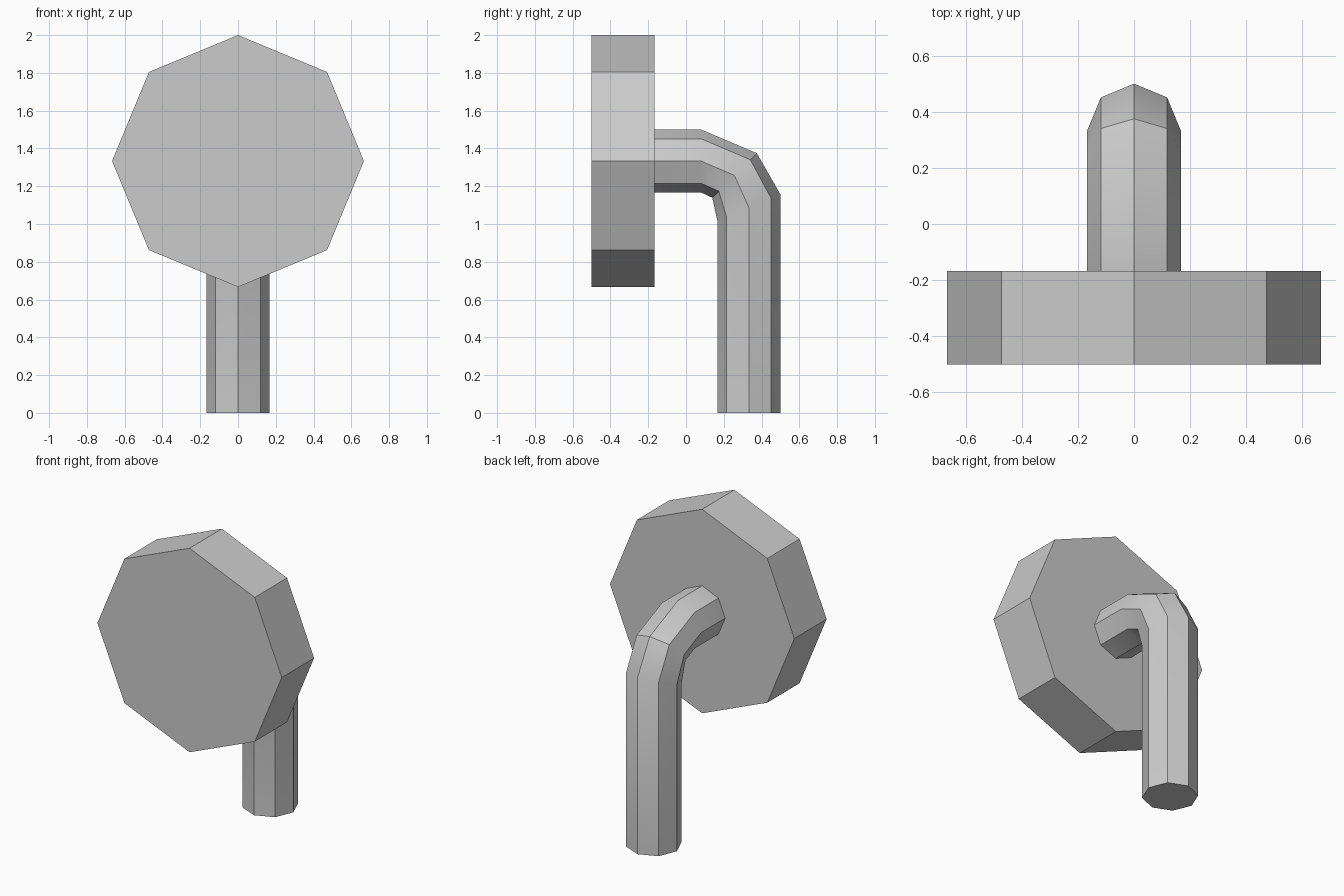
import bpy
import bmesh
from math import cos, sin, pi, radians
from mathutils import Vector

cube = bpy.data.objects.get("Cube")
if cube:
    bpy.data.objects.remove(cube, do_unlink=True)

grey = bpy.data.materials.new("light_grey")
grey.use_nodes = True
grey.diffuse_color = (0.6, 0.6, 0.6, 1)
grey.node_tree.nodes["Principled BSDF"].inputs["Base Color"].default_value = grey.diffuse_color

SIDES = 8


def tube(name, rings, cap_start=True, smooth_angle=None):
    """Skin octagonal rings given as (centre yz, up-offset yz, half width)."""
    bm = bmesh.new()
    loops = []
    for (cy, cz), (uy, uz), r in rings:
        centre, up = Vector((0, cy, cz)), Vector((0, uy, uz))
        side = Vector((r, 0, 0))
        loops.append([bm.verts.new(centre + up * cos(a) + side * sin(a))
                      for a in (2 * pi * i / SIDES for i in range(SIDES))])
    for a, b in zip(loops, loops[1:]):
        for i in range(SIDES):
            j = (i + 1) % SIDES
            bm.faces.new((a[i], a[j], b[j], b[i]))
    if cap_start:
        bm.faces.new(loops[0])
    bm.faces.new(loops[-1])
    bmesh.ops.recalc_face_normals(bm, faces=bm.faces)
    mesh = bpy.data.meshes.new(name)
    bm.to_mesh(mesh)
    bm.free()
    mesh.materials.append(grey)
    obj = bpy.data.objects.new(name, mesh)
    bpy.context.collection.objects.link(obj)
    if smooth_angle:
        bpy.ops.object.select_all(action='DESELECT')
        obj.select_set(True)
        bpy.context.view_layer.objects.active = obj
        bpy.ops.object.shade_smooth_by_angle(angle=radians(smooth_angle))
    return obj


# Thick octagonal disc at the front
R = 2 / 3
tube("octagonal_head", [((y, 2 - R), (0, R), R) for y in (-0.5, -R / 4)])

# Bent octagonal pipe from the back of the disc down to the ground
r = R / 4
d = r * cos(pi / 4)
tube("bent_pipe", [
    ((-r, 2 - R), (0, r), r),
    ((0.08, 2 - R), (0, r), r),
    ((0.257, 1.257), (d, d), r),
    ((2 * r, 1.085), (r, 0.071), r),
    ((2 * r, 0), (r, 0), r),
], cap_start=False, smooth_angle=35)
